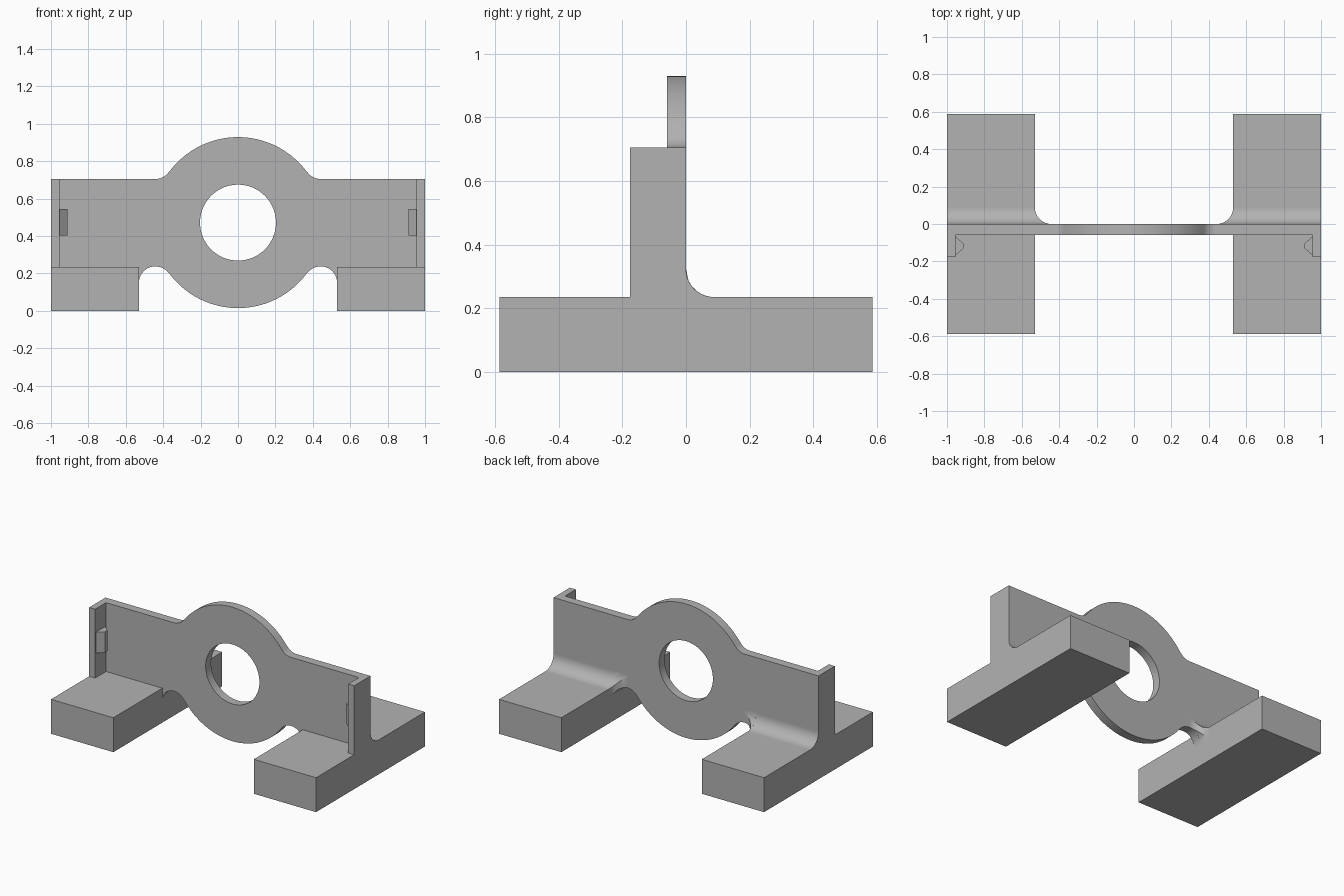
import bpy, bmesh
from math import sin, cos, pi, atan2, sqrt

if "Cube" in bpy.data.objects:
    bpy.data.objects.remove(bpy.data.objects["Cube"])

R = 0.088                      # fillet radius used everywhere
CZ = 0.472                     # height of the ring centre
RING, HOLE = 0.457, 0.203
FOOT_X, FOOT_Z, TOP = 0.53, 0.235, 0.705
FIL_X = 0.442                  # x of the fillet centres beside the ring
THICK = 0.059

grey = bpy.data.materials.new("plain grey")
grey.diffuse_color = (0.45, 0.45, 0.45, 1)
grey.use_nodes = True
grey.node_tree.nodes["Principled BSDF"].inputs["Base Color"].default_value = grey.diffuse_color


def arc(cx, cy, r, a0, a1, n):
    return [(cx + r * cos(a0 + (a1 - a0) * i / n),
             cy + r * sin(a0 + (a1 - a0) * i / n)) for i in range(n + 1)]


def finish(ob):
    bm = bmesh.new()
    bm.from_mesh(ob.data)
    bmesh.ops.remove_doubles(bm, verts=bm.verts, dist=1e-5)
    bmesh.ops.recalc_face_normals(bm, faces=bm.faces)
    bm.to_mesh(ob.data)
    bm.free()
    ob.data.materials.clear()
    ob.data.materials.append(grey)
    bpy.ops.object.select_all(action='DESELECT')
    ob.select_set(True)
    bpy.context.view_layer.objects.active = ob
    bpy.ops.object.shade_smooth_by_angle(angle=0.5)
    return ob


def prism(name, loops, lo, hi, axis):
    """Extrude closed outlines (inner loops become holes) along an axis."""
    cu = bpy.data.curves.new(name, 'CURVE')
    cu.dimensions, cu.fill_mode, cu.extrude = '2D', 'BOTH', (hi - lo) / 2
    for loop in loops:
        sp = cu.splines.new('POLY')
        sp.points.add(len(loop) - 1)
        for p, (a, b) in zip(sp.points, loop):
            p.co = (a, b, 0, 1)
        sp.use_cyclic_u = True
    ob = bpy.data.objects.new(name, cu)
    bpy.context.collection.objects.link(ob)
    bpy.ops.object.select_all(action='DESELECT')
    ob.select_set(True)
    bpy.context.view_layer.objects.active = ob
    bpy.ops.object.convert(target='MESH')
    ob = bpy.context.view_layer.objects.active
    for v in ob.data.vertices:
        a, b, c = v.co
        c += (lo + hi) / 2
        v.co = {'x': (c, a, b), 'y': (a, c, b), 'z': (a, b, c)}[axis]
    return finish(ob)


def rect(a0, b0, a1, b1):
    return [(a0, b0), (a1, b0), (a1, b1), (a0, b1)]


# Upright plate: wings, ring and blended arches, right half then mirrored
zl, zh = FOOT_Z + 0.003 - R, TOP + R
lo_a = atan2(zl - CZ, FIL_X)
hi_a = atan2(zh - CZ, FIL_X)
half = arc(0, CZ, RING, -pi / 2, lo_a, 24)
half += arc(FIL_X, zl, R, lo_a + pi, 0, 16)[1:]
half += [(FOOT_X, FOOT_Z), (1, FOOT_Z), (1, TOP)]
half += arc(FIL_X, zh, R, -pi / 2, hi_a - pi, 10)
half += arc(0, CZ, RING, hi_a, pi / 2, 24)[1:]
outline = half + [(-x, z) for x, z in half[-2:0:-1]]
prism("ring_plate", [outline, arc(0, CZ, HOLE, 0, 2 * pi, 64)[:-1]],
      -THICK, 0, 'y')


def top_z(y):
    return FOOT_Z + R - sqrt(max(0, R * R - (R - y) ** 2))


def fillet_tip(name, s):
    """Tapered end of the back fillet, running out over the arch."""
    bm = bmesh.new()
    n, m, rows = 12, 12, []
    for i in range(n + 1):
        dx = R * sin(pi / 2 * (0.03 + 0.97 * i / n))
        ymax = R - sqrt(max(0, R * R - dx * dx))
        bot = zl + sqrt(max(0, R * R - dx * dx))
        x = s * (FIL_X + dx)
        sec = [(0, bot)] + [(ymax * j / m, top_z(ymax * j / m))
                            for j in range(m + 1)] + [(ymax, bot)]
        rows.append([bm.verts.new((x, y, z)) for y, z in sec])
    k = len(rows[0])
    for a, b in zip(rows, rows[1:]):
        for j in range(k):
            bm.faces.new((a[j], a[(j + 1) % k], b[(j + 1) % k], b[j]))
    bm.faces.new(rows[0])
    bm.faces.new(rows[-1])
    me = bpy.data.meshes.new(name)
    bm.to_mesh(me)
    bm.free()
    ob = bpy.data.objects.new(name, me)
    bpy.context.collection.objects.link(ob)
    finish(ob)


for side, s in (("left", -1), ("right", 1)):
    x0, x1 = sorted((s * FOOT_X, s))
    # Foot block
    prism(side + "_foot", [rect(-0.587, 0, 0.587, FOOT_Z)], x0, x1, 'x')
    # Concave fillet between foot and back of plate
    prof = [(0, FOOT_Z)] + arc(R, FOOT_Z + R, R, 1.5 * pi, pi, 16)
    prism(side + "_back_fillet", [prof], x0, x1, 'x')
    fillet_tip(side + "_fillet_tip", s)
    # Side flange in front of the plate
    f0, f1 = sorted((s * 0.955, s))
    prism(side + "_flange", [rect(-0.176, FOOT_Z, -THICK, TOP)], f0, f1, 'x')
    # Snap nub on the inside of the flange
    nub = [(s * 0.955, -0.067), (s * 0.912, -0.104),
           (s * 0.912, -0.131), (s * 0.955, -0.168)]
    prism(side + "_nub", [nub], 0.403, 0.545, 'z')
